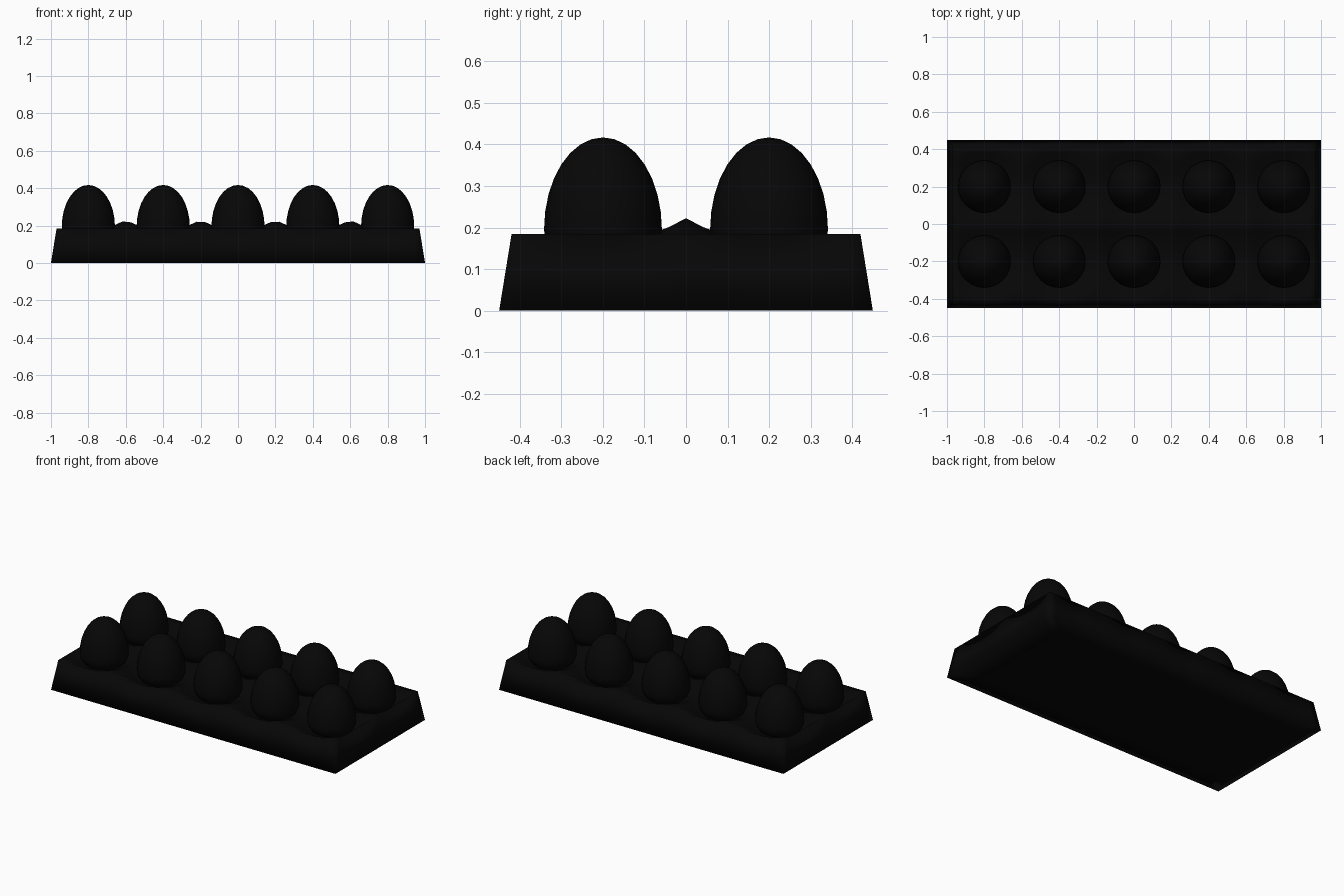
import bpy, bmesh, math

if "Cube" in bpy.data.objects:
    bpy.data.objects.remove(bpy.data.objects["Cube"])

black = bpy.data.materials.new("near_black")
black.diffuse_color = (0.002, 0.002, 0.002, 1)
black.use_nodes = True
black.node_tree.nodes["Principled BSDF"].inputs["Base Color"].default_value = black.diffuse_color

CENTRES = [(x, y) for x in (-0.8, -0.4, 0, 0.4, 0.8) for y in (-0.2, 0.2)]
RIM = 0.185


def finish(name, bm, angle):
    bmesh.ops.recalc_face_normals(bm, faces=bm.faces)
    me = bpy.data.meshes.new(name)
    bm.to_mesh(me)
    bm.free()
    me.materials.append(black)
    ob = bpy.data.objects.new(name, me)
    bpy.context.collection.objects.link(ob)
    bpy.ops.object.select_all(action='DESELECT')
    ob.select_set(True)
    bpy.context.view_layer.objects.active = ob
    bpy.ops.object.shade_smooth_by_angle(angle=math.radians(angle))
    return ob


def cup_height(x, y):
    """Bowl round each egg, rising to posts between four eggs, level at the rim."""
    d2 = min((x - a) ** 2 + (y - b) ** 2 for a, b in CENTRES)
    z = 0.118 + 1.42 * d2
    if abs(y) > 0.2 or abs(x) > 0.8:
        z = min(z, RIM)
    if abs(x) > 0.969 or abs(y) > 0.419:
        z = RIM
    return z


def extrude_loop(bm, edges, half_x, half_y, z):
    """Extrude a rectangular border loop to a new size and height."""
    verts = {v for e in edges for v in e.verts}
    mx = max(abs(v.co.x) for v in verts)
    my = max(abs(v.co.y) for v in verts)
    res = bmesh.ops.extrude_edge_only(bm, edges=edges)["geom"]
    for v in res:
        if isinstance(v, bmesh.types.BMVert):
            v.co = (v.co.x * half_x / mx, v.co.y * half_y / my, z)
    return [e for e in res if isinstance(e, bmesh.types.BMEdge)]


# Tray: dimpled top, sloping walls, closed flat underside
bm = bmesh.new()
bmesh.ops.create_grid(bm, x_segments=44, y_segments=20, size=1)
for v in bm.verts:
    x, y = v.co.x * 0.97, v.co.y * 0.42
    v.co = (x, y, cup_height(x, y))
loop = [e for e in bm.edges if e.is_boundary]
loop = extrude_loop(bm, loop, 1.0, 0.45, 0)
loop = extrude_loop(bm, loop, 0.83, 0.335, 0)
bmesh.ops.contextual_create(bm, geom=loop)
finish("tray", bm, 180)

# Eggs: tall upper half, blunt lower half resting in the cup
for i, (x, y) in enumerate(CENTRES):
    bm = bmesh.new()
    bmesh.ops.create_uvsphere(bm, u_segments=24, v_segments=16, radius=1)
    for v in bm.verts:
        c = v.co
        h = 0.222 if c.z > 0 else 0.1
        v.co = (x + c.x * 0.142, y + c.y * 0.142, 0.195 + c.z * h)
    finish(f"egg_{i + 1}", bm, 60)
